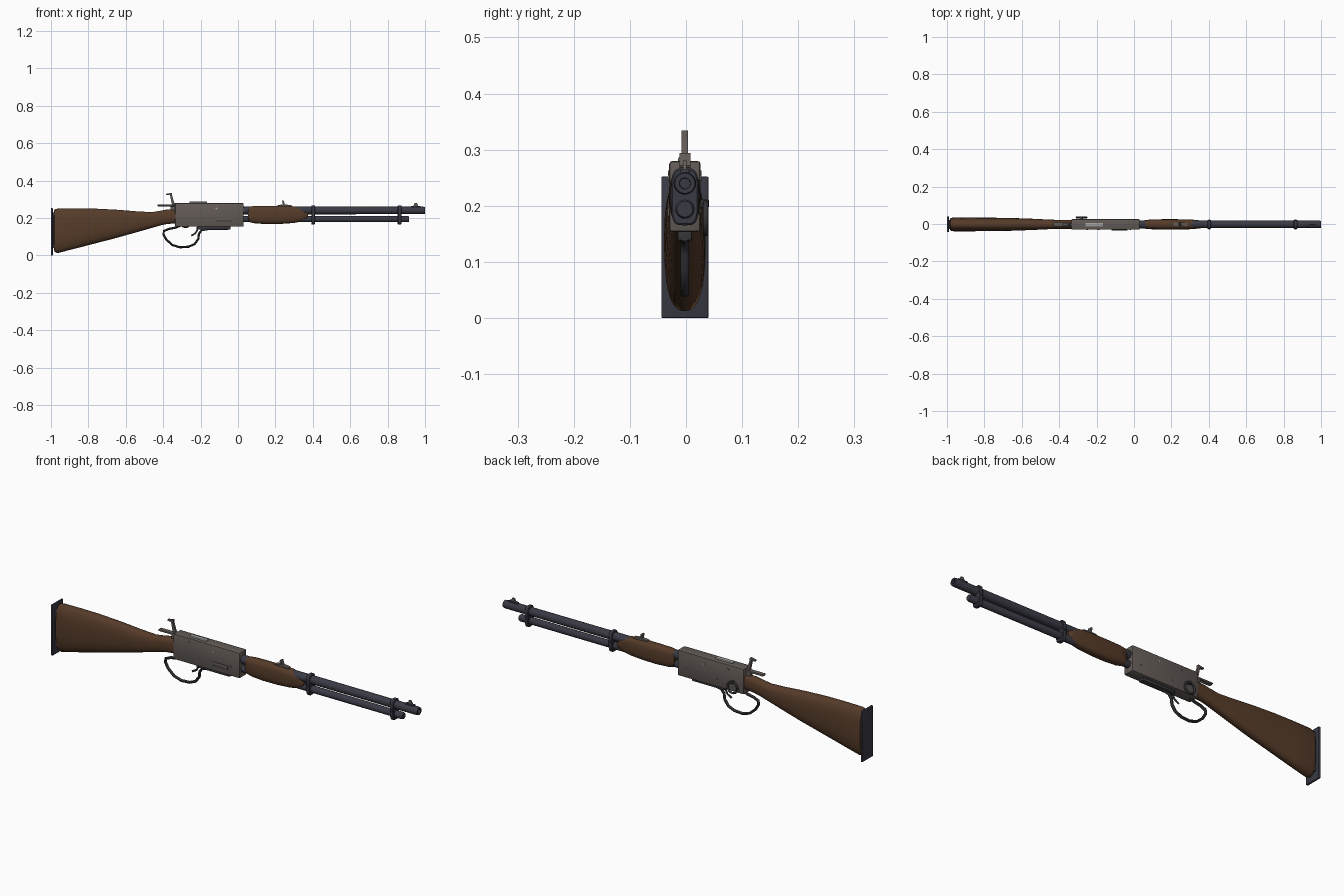
import bpy, bmesh, math
from mathutils import Vector

cube = bpy.data.objects.get("Cube")
if cube:
    bpy.data.objects.remove(cube, do_unlink=True)

YC = -0.002  # centre plane of the gun


def material(name, rgb, rough=0.6):
    m = bpy.data.materials.new(name)
    m.use_nodes = True
    m.diffuse_color = (*rgb, 1)
    bsdf = m.node_tree.nodes["Principled BSDF"]
    bsdf.inputs["Base Color"].default_value = (*rgb, 1)
    bsdf.inputs["Roughness"].default_value = rough
    return m


WOOD = material("walnut brown", (0.092, 0.044, 0.022))
BLUED = material("blued steel", (0.042, 0.042, 0.06))
GREY = material("receiver grey", (0.125, 0.105, 0.095))
DARK = material("dark lever steel", (0.035, 0.035, 0.04))
BRIGHT = material("bright steel", (0.36, 0.36, 0.34))


def finish(bm, name, mat, smooth=35):
    bmesh.ops.recalc_face_normals(bm, faces=bm.faces)
    me = bpy.data.meshes.new(name)
    bm.to_mesh(me)
    bm.free()
    me.materials.append(mat)
    ob = bpy.data.objects.new(name, me)
    bpy.context.collection.objects.link(ob)
    if smooth:
        bpy.ops.object.select_all(action='DESELECT')
        ob.select_set(True)
        bpy.context.view_layer.objects.active = ob
        bpy.ops.object.shade_smooth_by_angle(angle=math.radians(smooth))
    return ob


def skin(rings, name, mat, closed=False, smooth=35):
    """Bridge a list of point rings into a solid."""
    bm = bmesh.new()
    vs = [[bm.verts.new(p) for p in r] for r in rings]
    n = len(vs[0])
    pairs = list(zip(vs, vs[1:])) + ([(vs[-1], vs[0])] if closed else [])
    for a, b in pairs:
        for i in range(n):
            j = (i + 1) % n
            bm.faces.new((a[i], a[j], b[j], b[i]))
    if not closed:
        bm.faces.new(vs[0])
        bm.faces.new(vs[-1])
    return finish(bm, name, mat, smooth)


def loft(stations, name, mat, power=2.5, n=28, smooth=35):
    """Rounded cross-sections along x: (x, z low, z high, half width)."""
    rings = []
    for x, lo, hi, w in stations:
        ring = []
        for k in range(n):
            t = math.tau * k / n
            c, s = math.cos(t), math.sin(t)
            y = math.copysign(abs(c) ** (2 / power), c) * w
            z = math.copysign(abs(s) ** (2 / power), s) * (hi - lo) / 2
            ring.append((x, YC + y, (lo + hi) / 2 + z))
        rings.append(ring)
    return skin(rings, name, mat, smooth=smooth)


def turned(profile, z, name, mat, n=24):
    """Round part along x: profile of (x, radius)."""
    rings = [[(x, YC + r * math.cos(math.tau * k / n), z + r * math.sin(math.tau * k / n))
              for k in range(n)] for x, r in profile]
    return skin(rings, name, mat)


def sweep(path, name, mat, thick, wide, n=8):
    """Oval bar following a path of (x, z) points."""
    pts = [Vector((x, 0, z)) for x, z in path]
    rings = []
    for i, p in enumerate(pts):
        d = (pts[min(i + 1, len(pts) - 1)] - pts[max(i - 1, 0)]).normalized()
        side = Vector((-d.z, 0, d.x))
        rings.append([p + side * thick * math.cos(a) + Vector((0, YC + wide * math.sin(a), 0))
                      for a in (math.tau * (k + 0.5) / n for k in range(n))])
    return skin(rings, name, mat, smooth=50)


def box(name, mat, x, y, z, bevel=0.0):
    bm = bmesh.new()
    bmesh.ops.create_cube(bm, size=1)
    for v in bm.verts:
        for i, (a, b) in enumerate((x, y, z)):
            v.co[i] = a if v.co[i] < 0 else b
    if bevel:
        bmesh.ops.bevel(bm, geom=bm.edges[:], offset=bevel, segments=2, affect='EDGES', profile=0.5)
    return finish(bm, name, mat)


def prism(outline, name, mat, half):
    """Flat part: an outline in x and z given thickness in y."""
    return skin([[(x, YC + s * half, z) for x, z in outline] for s in (-1, 1)], name, mat, smooth=0)


# Stock and butt plate
loft([(-0.985, 0.035, 0.235, 0.028), (-0.98, 0.018, 0.246, 0.034), (-0.965, 0.012, 0.25, 0.037),
      (-0.87, 0.036, 0.251, 0.037), (-0.77, 0.062, 0.25, 0.036), (-0.65, 0.093, 0.244, 0.034),
      (-0.54, 0.124, 0.235, 0.030), (-0.46, 0.147, 0.231, 0.026), (-0.41, 0.161, 0.239, 0.024),
      (-0.38, 0.167, 0.245, 0.024), (-0.33, 0.172, 0.245, 0.024)], "stock", WOOD)
box("butt_plate", BLUED, (-1, -0.99), (-0.044, 0.04), (0, 0.252), 0.002)
box("butt_plate_spacer", BLUED, (-0.991, -0.98), (-0.026, 0.022), (0.04, 0.23))

# Receiver with bolt cover and upper tang
box("receiver", GREY, (-0.336, 0.03), (YC - 0.028, YC + 0.028), (0.153, 0.28), 0.006)
box("bolt_cover", BRIGHT, (-0.26, -0.165), (-0.014, 0.006), (0.27, 0.287), 0.003)
box("upper_tang", GREY, (-0.43, -0.32), (YC - 0.011, YC + 0.011), (0.262, 0.271), 0.002)
box("tang_support", GREY, (-0.36, -0.33), (YC - 0.009, YC + 0.009), (0.235, 0.265))
box("lower_plate", DARK, (-0.22, -0.04), (YC - 0.013, YC + 0.013), (0.138, 0.155), 0.003)

# Loading gate on the right side
box("loading_gate", GREY, (-0.12, -0.035), (YC - 0.031, YC - 0.027), (0.182, 0.20), 0.001)
box("loading_gate_slot", DARK, (-0.12, -0.035), (YC - 0.0315, YC - 0.027), (0.181, 0.185))

# Receiver screws on both sides
for i, (x, z) in enumerate([(-0.25, 0.258), (-0.115, 0.25), (-0.19, 0.19), (-0.02, 0.20)]):
    bm = bmesh.new()
    for s in (-1, 1):
        r = bmesh.ops.create_cone(bm, cap_ends=True, segments=12, radius1=0.005, radius2=0.005, depth=0.003)
        for v in r["verts"]:
            v.co = (x + v.co.x, YC + s * 0.0285 + v.co.z, z + v.co.y)
    finish(bm, "receiver_screw_%d" % (i + 1), BRIGHT if i == 1 else GREY)

# Hammer with its thumb spur
prism([(-0.325, 0.25), (-0.325, 0.278), (-0.34, 0.28), (-0.352, 0.318), (-0.354, 0.334),
       (-0.384, 0.329), (-0.384, 0.323), (-0.364, 0.323), (-0.353, 0.27), (-0.345, 0.25)],
      "hammer", GREY, 0.006)

# Lever loop and trigger
sweep([(-0.04, 0.143), (-0.16, 0.141), (-0.195, 0.134), (-0.209, 0.115), (-0.212, 0.088),
       (-0.232, 0.06), (-0.265, 0.046), (-0.31, 0.043), (-0.35, 0.055), (-0.382, 0.083),
       (-0.399, 0.112), (-0.396, 0.13), (-0.37, 0.141), (-0.335, 0.148), (-0.31, 0.158)],
      "lever_loop", DARK, 0.0065, 0.008)
sweep([(-0.215, 0.157), (-0.218, 0.135), (-0.227, 0.118), (-0.25, 0.105)],
      "trigger", DARK, 0.005, 0.004)

# Saddle ring on the left side
rings = []
for i in range(24):
    a = math.tau * i / 24
    rings.append([(-0.28 + (0.027 + 0.005 * math.cos(b)) * math.cos(a), 0.035 + 0.005 * math.sin(b),
                   0.178 + (0.027 + 0.005 * math.cos(b)) * math.sin(a))
                  for b in (math.tau * k / 8 for k in range(8))])
skin(rings, "saddle_ring", DARK, closed=True, smooth=60)
box("saddle_ring_stud", DARK, (-0.286, -0.274), (0.02, 0.041), (0.197, 0.211), 0.002)

# Barrel with open muzzle, and magazine tube
turned([(0.02, 0.021), (0.99, 0.020), (1.0, 0.018), (1.0, 0.010), (0.95, 0.009)], 0.24, "barrel", BLUED)
turned([(0.02, 0.017), (0.908, 0.017), (0.915, 0.014)], 0.194, "magazine_tube", BLUED)

# Forend
loft([(0.053, 0.19, 0.25, 0.019), (0.058, 0.178, 0.26, 0.023), (0.09, 0.171, 0.264, 0.026),
      (0.15, 0.167, 0.265, 0.0275), (0.23, 0.168, 0.265, 0.0275), (0.30, 0.173, 0.262, 0.026),
      (0.34, 0.181, 0.254, 0.023), (0.365, 0.193, 0.238, 0.019), (0.373, 0.202, 0.226, 0.014)],
     "forend", WOOD, 2.8)

# Barrel bands, each with a cross screw
for name, x in (("rear_band", 0.402), ("front_band", 0.864)):
    w = 0.010
    loft([(x - w, 0.168, 0.264, 0.022), (x - w + 0.003, 0.165, 0.267, 0.0245),
          (x + w - 0.003, 0.165, 0.267, 0.0245), (x + w, 0.168, 0.264, 0.022)], name, BLUED, 4)
    box(name + "_screw", BLUED, (x - 0.005, x + 0.005), (YC - 0.027, YC + 0.027), (0.213, 0.222), 0.002)

# Rear sight leaf and front sight blade
prism([(0.21, 0.258), (0.21, 0.268), (0.24, 0.272), (0.236, 0.292), (0.244, 0.294),
       (0.25, 0.272), (0.285, 0.268), (0.285, 0.258)], "rear_sight", GREY, 0.010)
box("front_sight_base", BLUED, (0.925, 0.975), (YC - 0.008, YC + 0.008), (0.252, 0.265), 0.002)
prism([(0.937, 0.262), (0.945, 0.281), (0.957, 0.281), (0.965, 0.262)], "front_sight", GREY, 0.003)
